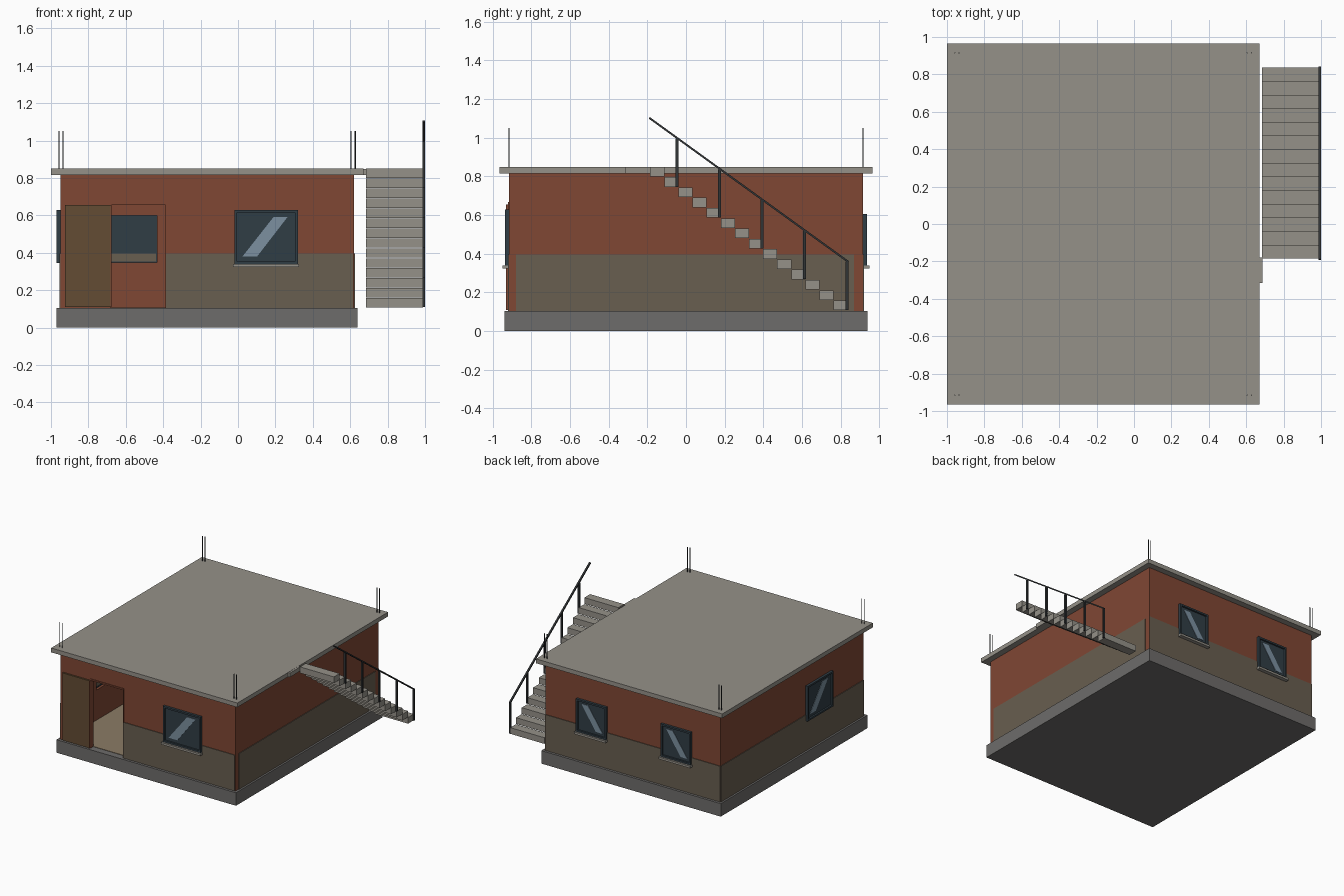
import bpy, bmesh, math
from mathutils import Matrix, Vector

if "Cube" in bpy.data.objects:
    bpy.data.objects.remove(bpy.data.objects["Cube"])


def mat(name, r, g, b):
    m = bpy.data.materials.new(name)
    m.diffuse_color = (r, g, b, 1)
    m.use_nodes = True
    m.node_tree.nodes["Principled BSDF"].inputs["Base Color"].default_value = m.diffuse_color
    return m


BRICK = mat("brick", .215, .063, .034)
DADO = mat("dado", .14, .112, .08)
CONCRETE = mat("concrete", .3, .285, .25)
PLINTH = mat("plinth", .155, .15, .145)
FLOOR = mat("floor", .26, .2, .13)
WOOD = mat("wood", .125, .072, .033)
DARK = mat("dark_metal", .03, .033, .035)
GLASS = mat("glass", .03, .047, .06)
GLINT = mat("glint", .2, .28, .35)


def add_object(name, bm, material, matrix=Matrix()):
    bmesh.ops.recalc_face_normals(bm, faces=bm.faces)
    me = bpy.data.meshes.new(name)
    bm.to_mesh(me)
    bm.free()
    ob = bpy.data.objects.new(name, me)
    bpy.context.collection.objects.link(ob)
    if material:
        me.materials.append(material)
    ob.matrix_world = matrix
    return ob


def boxes(name, spans, material, matrix=Matrix()):
    """One object from boxes given as (x0, x1, y0, y1, z0, z1)."""
    bm = bmesh.new()
    for x0, x1, y0, y1, z0, z1 in spans:
        place = Matrix.Translation(((x0 + x1) / 2, (y0 + y1) / 2, (z0 + z1) / 2))
        size = Matrix.Diagonal((x1 - x0, y1 - y0, z1 - z0, 1))
        bmesh.ops.create_cube(bm, size=1, matrix=place @ size)
    return add_object(name, bm, material, matrix)


def cut(target, name, span, matrix=Matrix()):
    cutter = boxes(name, [span], None, matrix)
    cutter.hide_render = True
    cutter.hide_viewport = False
    cutter.display_type = 'WIRE'
    mod = target.modifiers.new(name, 'BOOLEAN')
    mod.operation = 'DIFFERENCE'
    mod.solver = 'EXACT'
    mod.object = cutter


# Base, floor and roof
boxes("base_slab", [(-.97, .64, -.94, .94, 0, .105)], PLINTH)
boxes("floor", [(-.92, .59, -.885, .885, .1, .108)], FLOOR)
boxes("roof_slab", [(-1, .67, -.965, .965, .815, .85)], CONCRETE)

# Hollow brick walls with a doorway
walls = boxes("walls", [(-.95, .62, -.915, .915, .105, .815)], BRICK)
cut(walls, "room_cutter", (-.92, .59, -.885, .885, .05, .9))
cut(walls, "doorway_cutter", (-.68, -.385, -1, -.86, .05, .655))

# Dado panels on the lower walls
T = .005
boxes("dado_panels", [
    (-.385, .615, -.915 - T, -.91, .105, .395),
    (.615, .62 + T, -.88, .87, .105, .395),
    (-.95, .62, .91, .915 + T, .105, .395),
    (-.95 - T, -.945, -.915, .915, .105, .395)], DADO)

# Door trim and leaf swung open against the wall
boxes("door_trim", [(-.682, -.383, -.92, -.885, .655, .667),
                    (-.388, -.382, -.92, -.885, .105, .655)], BRICK)
boxes("door_leaf", [(-.925, -.682, -.93, -.916, .11, .655)], WOOD)
boxes("door_hinge_edge", [(-.682, -.677, -.932, -.885, .11, .655)], BRICK)


# Windows: local x along the wall, -y outward
def window(name, loc, angle, w, h, sill=True, lean=1):
    m = Matrix.Translation(loc) @ Matrix.Rotation(angle, 4, 'Z')
    a, b, f = w / 2, h / 2, .014
    cut(walls, name + "_cutter", (-a + f / 2, a - f / 2, -.1, .1, -b + f / 2, b - f / 2), m)
    d0, d1 = -.02, .01
    boxes(name + "_frame", [(-a, -a + f, d0, d1, -b, b), (a - f, a, d0, d1, -b, b),
                            (-a + f, a - f, d0, d1, -b, -b + f),
                            (-a + f, a - f, d0, d1, b - f, b)], GLASS, m)
    boxes(name + "_glass", [(-a + .005, a - .005, -.006, .004, -b + .005, b - .005)], GLASS, m)
    bm = bmesh.new()
    pts = [(-.37, -.36), (-.14, -.36), (.34, .37), (.12, .37)]
    bm.faces.new([bm.verts.new((lean * u * w, -.009, v * h)) for u, v in pts])
    r = bmesh.ops.extrude_face_region(bm, geom=bm.faces[:])
    bmesh.ops.translate(bm, vec=Vector((0, .004, 0)),
                        verts=[v for v in r["geom"] if isinstance(v, bmesh.types.BMVert)])
    add_object(name + "_glint", bm, GLINT, m)
    if sill:
        boxes(name + "_sill", [(-a - .006, a + .006, -.035, .005, -b - .017, -b)], CONCRETE, m)


window("front_window", (.15, -.915, .485), 0, .34, .29)
window("back_window_right", (.2, .915, .473), math.pi, .27, .265, lean=-1)
window("back_window_left", (-.56, .915, .473), math.pi, .27, .265, lean=-1)
window("left_window", (-.95, -.34, .487), -math.pi / 2, .33, .285, sill=False)

# Outside stair: floating block steps and a landing
RUN, RISE = .073, .0532
boxes("stair_steps", [(.685, .99, .837 - (i + 1) * RUN, .837 - i * RUN,
                       .108 + i * RISE, .108 + i * RISE + .05) for i in range(14)], CONCRETE)
boxes("stair_landing", [(.66, .686, -.315, -.12 - .06, .815, .849)], CONCRETE)

# Stair railing
boxes("railing_posts", [(.986, 1, .826 - i * .22, .84 - i * .22,
                         .11 + i * .159, .36 + i * .159) for i in range(5)], DARK)
p, q = Vector((.993, .84, .358)), Vector((.993, -.19, 1.103))
d = q - p
rail_matrix = Matrix.Translation((p + q) / 2) @ Matrix.Rotation(-math.atan2(d.z, -d.y), 4, 'X')
L = d.length / 2
boxes("handrail", [(-.007, .007, -L, L, -.005, .005)], DARK, rail_matrix)

# Reinforcing rods at the roof corners
bm = bmesh.new()
for x in (-.958, -.936, .605, .627):
    for y in (-.915, .915):
        bmesh.ops.create_cone(bm, cap_ends=True, segments=8, radius1=.003, radius2=.003,
                              depth=.21, matrix=Matrix.Translation((x, y, .945)))
add_object("roof_rods", bm, DARK)
